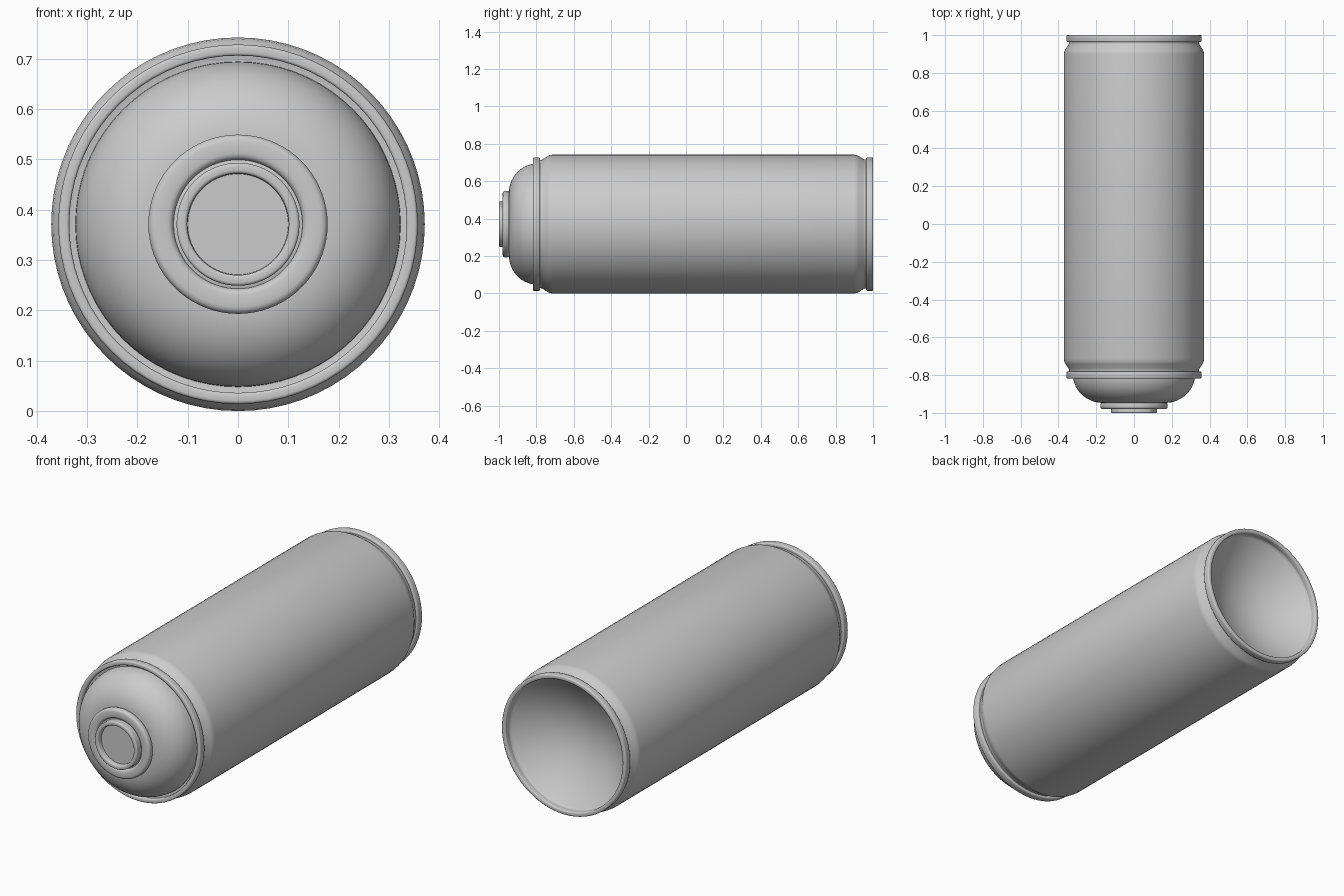
import bpy, bmesh, math

if "Cube" in bpy.data.objects:
    bpy.data.objects.remove(bpy.data.objects["Cube"])

R = 0.371          # body radius, also height of the axis
SEG = 72

metal = bpy.data.materials.new("plain grey metal")
metal.diffuse_color = (0.6, 0.6, 0.6, 1)
metal.use_nodes = True
metal.node_tree.nodes["Principled BSDF"].inputs["Base Color"].default_value = metal.diffuse_color


def arc(cr, cy, rad_r, rad_y, a0, a1, n):
    """Elliptic arc as (radius, y) points, angles in degrees."""
    pts = []
    for i in range(n + 1):
        a = math.radians(a0 + (a1 - a0) * i / n)
        pts.append((cr + rad_r * math.cos(a), cy + rad_y * math.sin(a)))
    return pts


def lathe(name, profile, closed=False):
    """Spin a (radius, y) profile around the lying can axis."""
    bm = bmesh.new()
    rings = []
    for r, y in profile:
        if r < 1e-6:
            rings.append([bm.verts.new((0, y, R))] * SEG)
        else:
            rings.append([bm.verts.new((r * math.cos(2 * math.pi * i / SEG), y,
                                        R + r * math.sin(2 * math.pi * i / SEG)))
                          for i in range(SEG)])
    pairs = list(zip(rings, rings[1:]))
    if closed:
        pairs.append((rings[-1], rings[0]))
    for a, b in pairs:
        for i in range(SEG):
            j = (i + 1) % SEG
            bm.faces.new(list(dict.fromkeys((a[i], a[j], b[j], b[i]))))
    bmesh.ops.recalc_face_normals(bm, faces=bm.faces)
    me = bpy.data.meshes.new(name)
    bm.to_mesh(me)
    bm.free()
    me.materials.append(metal)
    ob = bpy.data.objects.new(name, me)
    bpy.context.collection.objects.link(ob)
    bpy.ops.object.select_all(action='DESELECT')
    ob.select_set(True)
    bpy.context.view_layer.objects.active = ob
    bpy.ops.object.shade_smooth_by_angle(angle=math.radians(40))
    return ob


def ring(name, r0, r1, y0, y1, b):
    """Rolled seam: rectangular section with rounded corners."""
    pts = []
    for cr, cy, a in ((r1 - b, y1 - b, 0), (r0 + b, y1 - b, 90),
                      (r0 + b, y0 + b, 180), (r1 - b, y0 + b, 270)):
        pts += arc(cr, cy, b, b, a, a + 90, 3)
    return lathe(name, pts, True)


# main tube with necked shoulders at both ends
lathe("can_body", [(0.343, -0.795), (0.343, -0.775), (0.347, -0.765),
                   (0.362, -0.742), (0.368, -0.732), (R, -0.715),
                   (R, 0.90), (0.369, 0.912), (0.363, 0.925),
                   (0.348, 0.948), (0.345, 0.957), (0.345, 0.975)])

# rolled seams
ring("front_seam", 0.335, 0.357, -0.818, -0.781, 0.006)
ring("back_seam", 0.335, 0.357, 0.963, 1.0, 0.006)

# domed shoulder, starting in a small gutter inside the front seam
lathe("front_dome", [(0.338, -0.80), (0.326, -0.797)]
      + arc(0.165, -0.797, 0.158, 0.150, 0, -90, 14) + [(0.12, -0.947)])

# rolled collar and raised valve cup with a recessed floor
ring("valve_collar", 0.128, 0.178, -0.98, -0.944, 0.013)
lathe("valve_cup", [(0.134, -0.962), (0.122, -0.965), (0.122, -0.994)]
      + arc(0.116, -0.994, 0.006, 0.006, 0, -90, 3)
      + arc(0.107, -0.994, 0.006, 0.006, -90, -180, 3)
      + [(0.100, -0.975), (0, -0.975)])

# inward domed base
lathe("concave_base", [(0.337, 0.985), (0.334, 0.965)]
      + [(0.330 * math.sin(math.radians(90 - t)),
          0.96 - 0.14 * (1 - math.sin(math.radians(90 - t)) ** 2))
         for t in range(0, 91, 6)])
